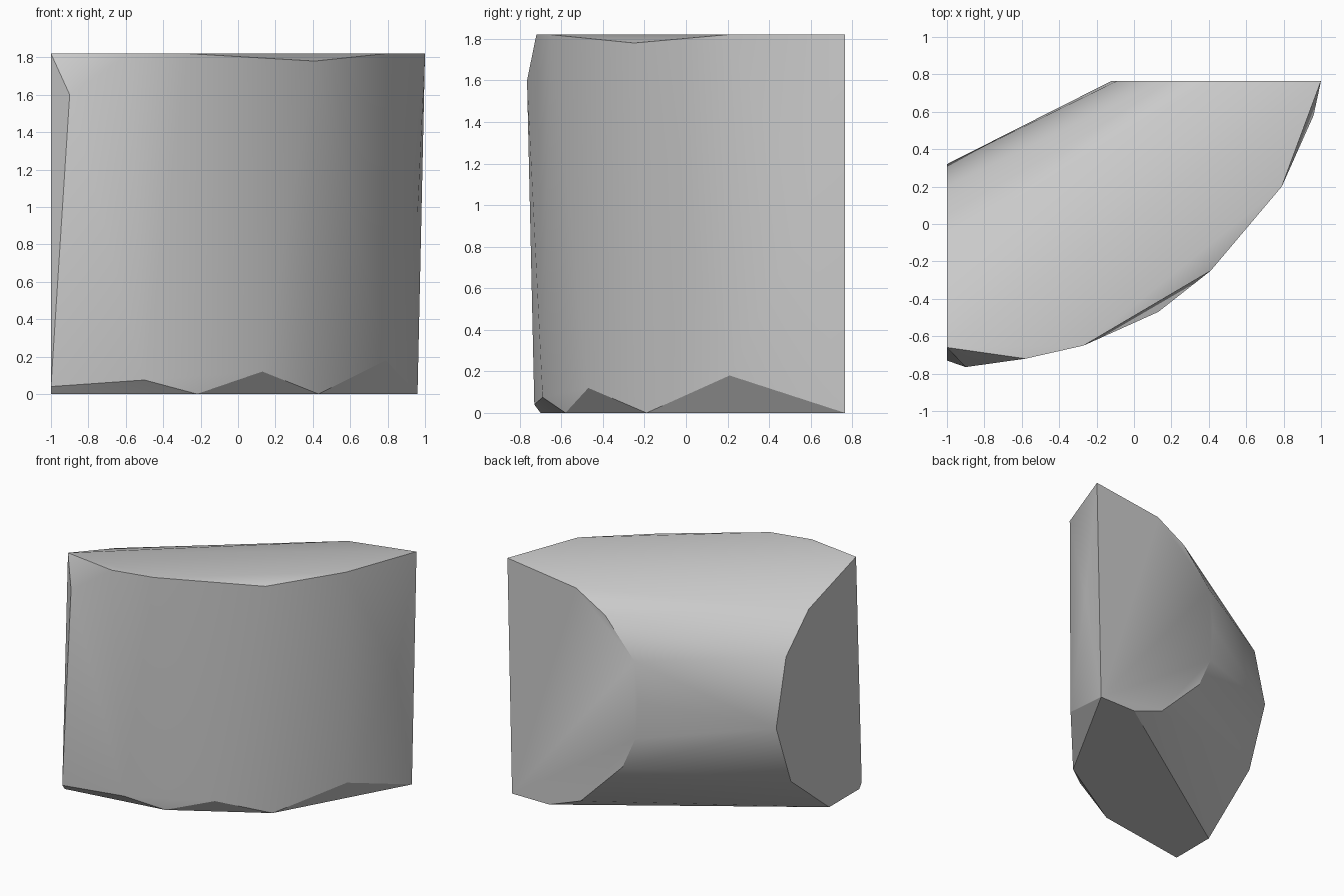
import bpy
import bmesh
import math

default_cube = bpy.data.objects.get("Cube")
if default_cube:
    bpy.data.objects.remove(default_cube, do_unlink=True)

HEIGHT = 1.82
SIDE_X = -1
BACK_Y = .765


def make_material(name, colour):
    material = bpy.data.materials.new(name)
    material.use_nodes = True
    material.diffuse_color = colour
    material.node_tree.nodes["Principled BSDF"].inputs["Base Color"].default_value = colour
    return material


# Flat cut at the right side: rounded outline as (y, z)
side_outline = [(-.66, HEIGHT), (-.08, 1.635), (.2, 1.37), (.32, .86),
                (.14, .38), (-.33, 0), (-.7, 0), (-.73, .04)]

# Flat cut at the back: rounded outline as (x, z)
back_outline = [(1, HEIGHT), (.41, 1.745), (.16, 1.6), (-.09, 1.31), (-.12, 1),
                (-.1, .71), (.01, .46), (.37, .1), (.64, 0), (.96, 0)]

# Bulging front: upper rim, lower rim and base corners
upper_rim = [(-.58, -.72, HEIGHT), (-.27, -.65, HEIGHT), (.41, -.25, 1.78),
             (.79, .2, HEIGHT), (-.9, -.765, 1.6)]
lower_rim = [(-.5, -.69, .075), (.13, -.47, .12), (.79, .21, .18), (.96, .58, .95)]
base_corners = [(-.22, -.58, 0), (.43, -.19, 0)]

points = [(SIDE_X, y, z) for y, z in side_outline]
points += [(x, BACK_Y, z) for x, z in back_outline]
points += upper_rim + lower_rim + base_corners

# Wrap the outlines in one solid block and merge its flat faces
bm = bmesh.new()
for point in points:
    bm.verts.new(point)
hull = bmesh.ops.convex_hull(bm, input=bm.verts[:])
loose = [v for v in bm.verts if not v.link_faces]
bmesh.ops.delete(bm, geom=loose, context="VERTS")
bmesh.ops.dissolve_limit(bm, angle_limit=math.radians(.5),
                         verts=bm.verts[:], edges=bm.edges[:])
bmesh.ops.recalc_face_normals(bm, faces=bm.faces[:])

mesh = bpy.data.meshes.new("rounded_block")
bm.to_mesh(mesh)
bm.free()
block = bpy.data.objects.new("rounded_block", mesh)
bpy.context.collection.objects.link(block)
mesh.materials.append(make_material("light grey stone", (.6, .6, .6, 1)))

# Smooth the curved sides while keeping the cut edges sharp
bpy.ops.object.select_all(action="DESELECT")
block.select_set(True)
bpy.context.view_layer.objects.active = block
bpy.ops.object.shade_smooth_by_angle(angle=math.radians(30))
